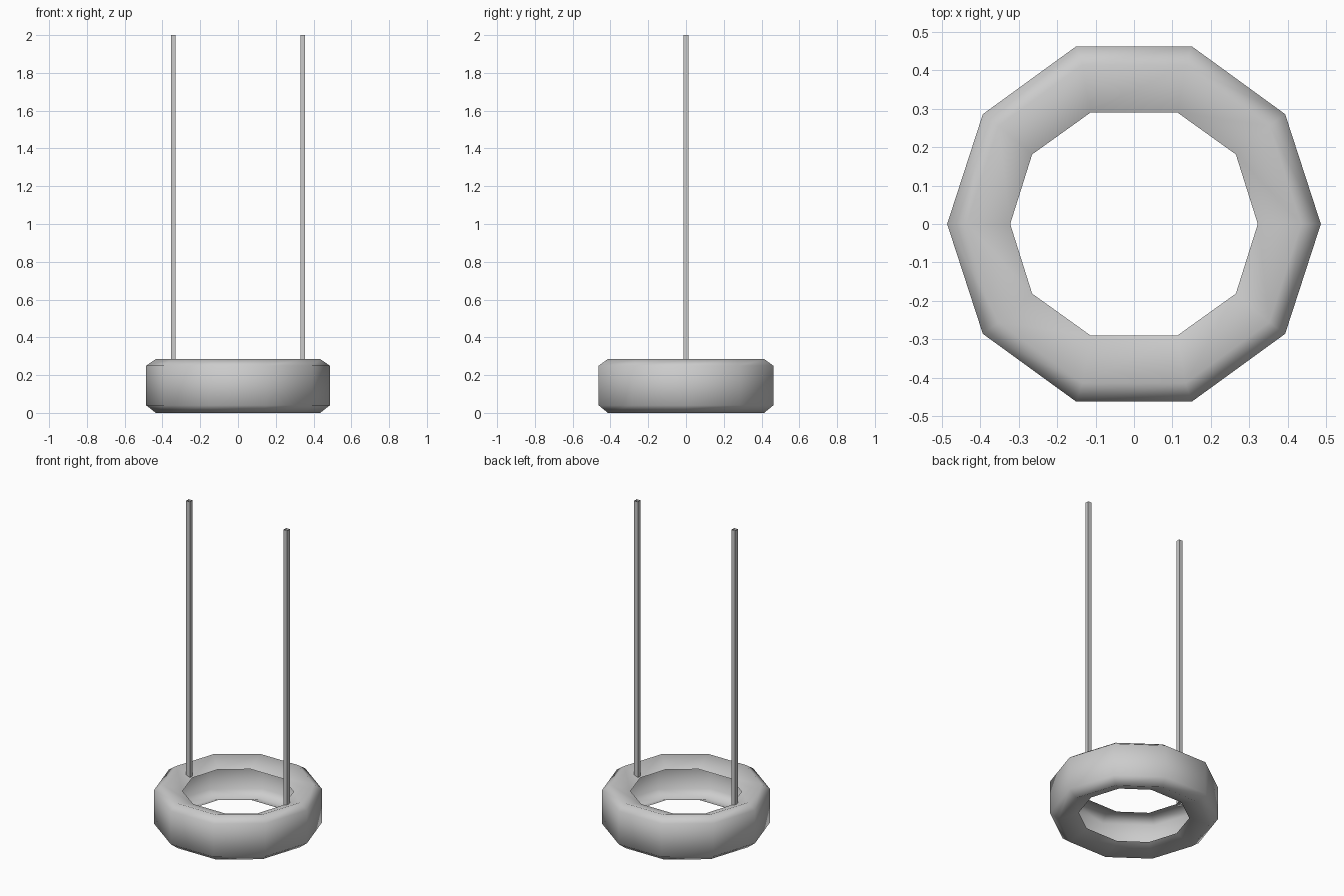
import bpy, bmesh, math

if "Cube" in bpy.data.objects:
    bpy.data.objects.remove(bpy.data.objects["Cube"])


def make_object(name, rings, smooth):
    """Skin a stack of closed rings (no end caps) into one object."""
    bm = bmesh.new()
    loops = [[bm.verts.new(p) for p in ring] for ring in rings]
    for a, b in zip(loops, loops[1:]):
        n = len(a)
        for i in range(n):
            j = (i + 1) % n
            bm.faces.new((a[i], a[j], b[j], b[i]))
    mesh = bpy.data.meshes.new(name)
    bm.to_mesh(mesh)
    bm.free()
    for poly in mesh.polygons:
        poly.use_smooth = smooth
    obj = bpy.data.objects.new(name, mesh)
    bpy.context.collection.objects.link(obj)
    return obj


def decagon(r, z):
    return [(r * math.cos(math.radians(36 * i)), r * math.sin(math.radians(36 * i)), z)
            for i in range(10)]


# Slightly irregular inner opening of the tyre, mirrored from one quarter
quarter = [(0.322, 0), (0.265, 0.181), (0.113, 0.29)]
half = quarter + [(-x, y) for x, y in reversed(quarter)]
opening = half + [(x, -y) for x, y in reversed(half[1:-1])]


def lip(z):
    return [(x, y, z) for x, y in opening]


# Hollow tyre: lower lip, lower shoulder, tread, upper shoulder, upper lip
make_object("tyre", [
    lip(0.045),
    decagon(0.435, 0.0),
    decagon(0.486, 0.04),
    decagon(0.486, 0.25),
    decagon(0.435, 0.285),
    lip(0.24),
], True)

# Two square, open-ended ropes
h = 0.013
for side, x in (("left", -0.343), ("right", 0.343)):
    corners = [(x - h, -h), (x + h, -h), (x + h, h), (x - h, h)]
    make_object(side + "_rope", [[(a, b, z) for a, b in corners] for z in (0.24, 2.0)], False)
